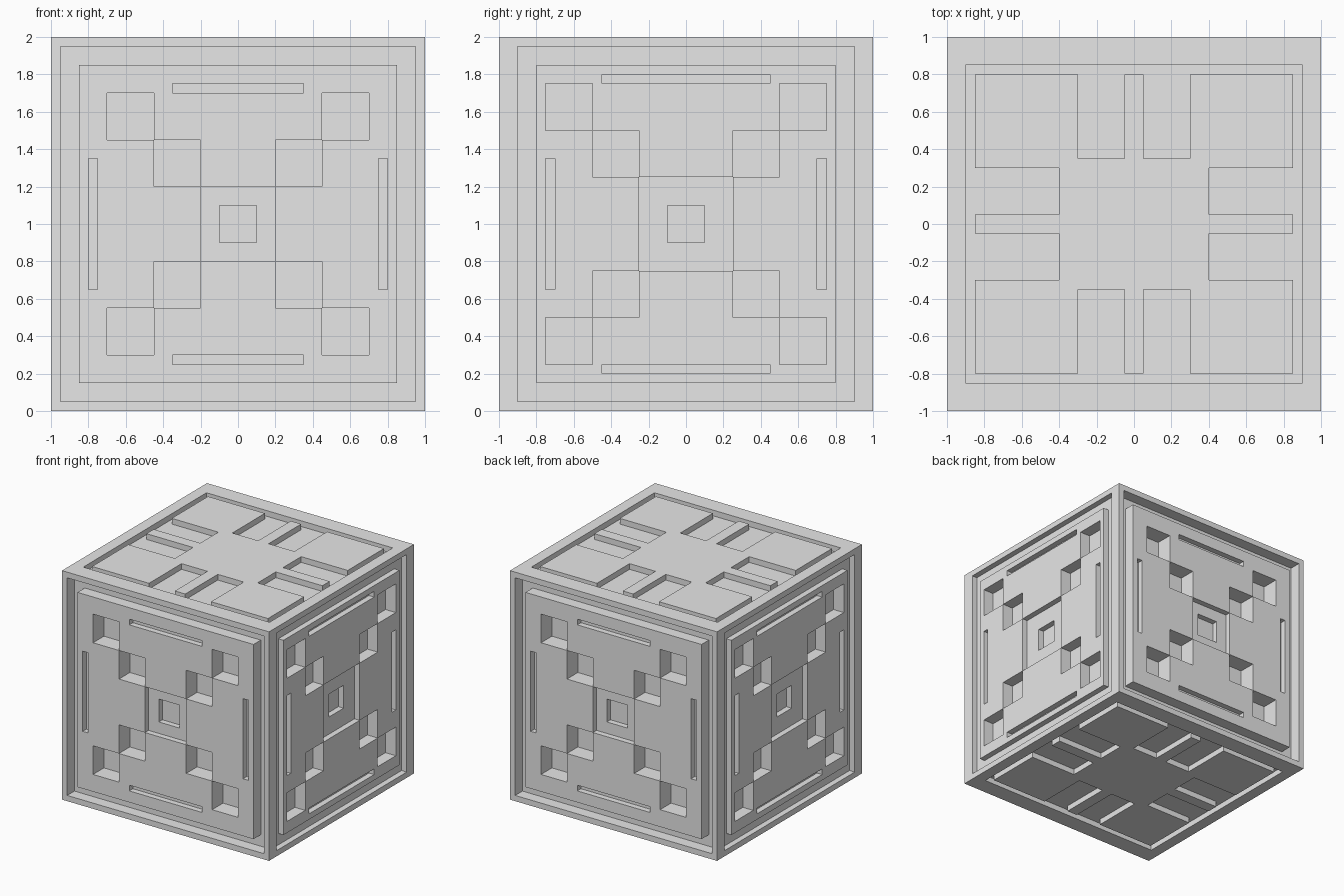
import bpy, bmesh
from math import pi
from mathutils import Matrix, Vector

if "Cube" in bpy.data.objects:
    bpy.data.objects.remove(bpy.data.objects["Cube"], do_unlink=True)

grey = bpy.data.materials.new("plain_grey")
grey.use_nodes = True
grey.diffuse_color = (0.8, 0.8, 0.8, 1)
grey.node_tree.nodes["Principled BSDF"].inputs["Base Color"].default_value = grey.diffuse_color

# Carving layers: (u from, u to, v from, v to, depth), mirrored in u and v;
# later layers replace earlier ones


def wall_carving(frame_u, panel_u, groove, inner, pocket, bar_u, bar_v, bar_length):
    mid, outer = inner + 0.25, inner + 0.5
    return [
        (0, frame_u, 0, 0.95, groove),                          # border groove
        (0, panel_u, 0, 0.85, 0),                               # panel
        (mid, outer, mid, outer, pocket),                       # outer pockets
        (inner, mid, inner, mid, pocket),                       # inner pockets
        (0, inner, 0, inner, 0.05),                             # middle recess
        (0, 0.1, 0, 0.1, 0.1),                                  # centre hole
        (0, bar_length, bar_v, bar_v + 0.05, 0.05),             # level slots
        (bar_u, bar_u + 0.05, 0, 0.35, 0.05),                   # upright slots
    ]


front_carving = wall_carving(0.95, 0.85, 0.1, 0.2, 0.15, 0.75, 0.7, 0.35)
side_carving = wall_carving(0.9, 0.8, 0.05, 0.25, 0.1, 0.7, 0.75, 0.45)
cap_carving = [
    (0, 0.9, 0, 0.85, 0.05),       # border groove
    (0, 0.85, 0, 0.8, 0),          # panel
    (0.4, 0.9, 0.05, 0.3, 0.05),   # notches from the sides
    (0.05, 0.3, 0.35, 0.85, 0.05), # notches from front and back
]


def depth_at(layers, u, v):
    depth = 0
    for u0, u1, v0, v1, d in layers:
        if u0 < abs(u) < u1 and v0 < abs(v) < v1:
            depth = d
    return depth


def grid_lines(layers, first):
    marks = {1.0} | {round(m, 3) for layer in layers for m in layer[first:first + 2]}
    return sorted(marks | {-m for m in marks})


def add_carved_face(bm, layers, turn):
    us, vs = grid_lines(layers, 0), grid_lines(layers, 2)

    def quad(*points):
        bm.faces.new([bm.verts.new(turn @ Vector((u, v, 1 - d))) for u, v, d in points])

    depth = [[depth_at(layers, (a + b) / 2, (c + e) / 2) for c, e in zip(vs, vs[1:])]
             for a, b in zip(us, us[1:])]
    for i, (u0, u1) in enumerate(zip(us, us[1:])):
        for j, (v0, v1) in enumerate(zip(vs, vs[1:])):
            d = depth[i][j]
            quad((u0, v0, d), (u1, v0, d), (u1, v1, d), (u0, v1, d))
            # Step walls towards the next cell in each direction
            if i + 1 < len(depth) and depth[i + 1][j] != d:
                n = depth[i + 1][j]
                quad((u1, v0, d), (u1, v0, n), (u1, v1, n), (u1, v1, d))
            if j + 1 < len(depth[i]) and depth[i][j + 1] != d:
                n = depth[i][j + 1]
                quad((u1, v1, d), (u1, v1, n), (u0, v1, n), (u0, v1, d))


# Four walls, top and bottom
bm = bmesh.new()
upright = Matrix.Rotation(pi / 2, 4, "X")
for k in range(4):
    add_carved_face(bm, side_carving if k % 2 else front_carving,
                    Matrix.Rotation(k * pi / 2, 4, "Z") @ upright)
for k in range(2):
    add_carved_face(bm, cap_carving, Matrix.Rotation(k * pi, 4, "X"))

# Weld the sheets, merge flat areas and stand the block on the floor
bmesh.ops.remove_doubles(bm, verts=bm.verts[:], dist=0.0005)
bmesh.ops.dissolve_limit(bm, angle_limit=0.01, verts=bm.verts[:], edges=bm.edges[:])
bmesh.ops.translate(bm, verts=bm.verts[:], vec=(0, 0, 1))

mesh = bpy.data.meshes.new("carved_block")
bm.to_mesh(mesh)
bm.free()
mesh.materials.append(grey)
block = bpy.data.objects.new("carved_block", mesh)
bpy.context.collection.objects.link(block)
